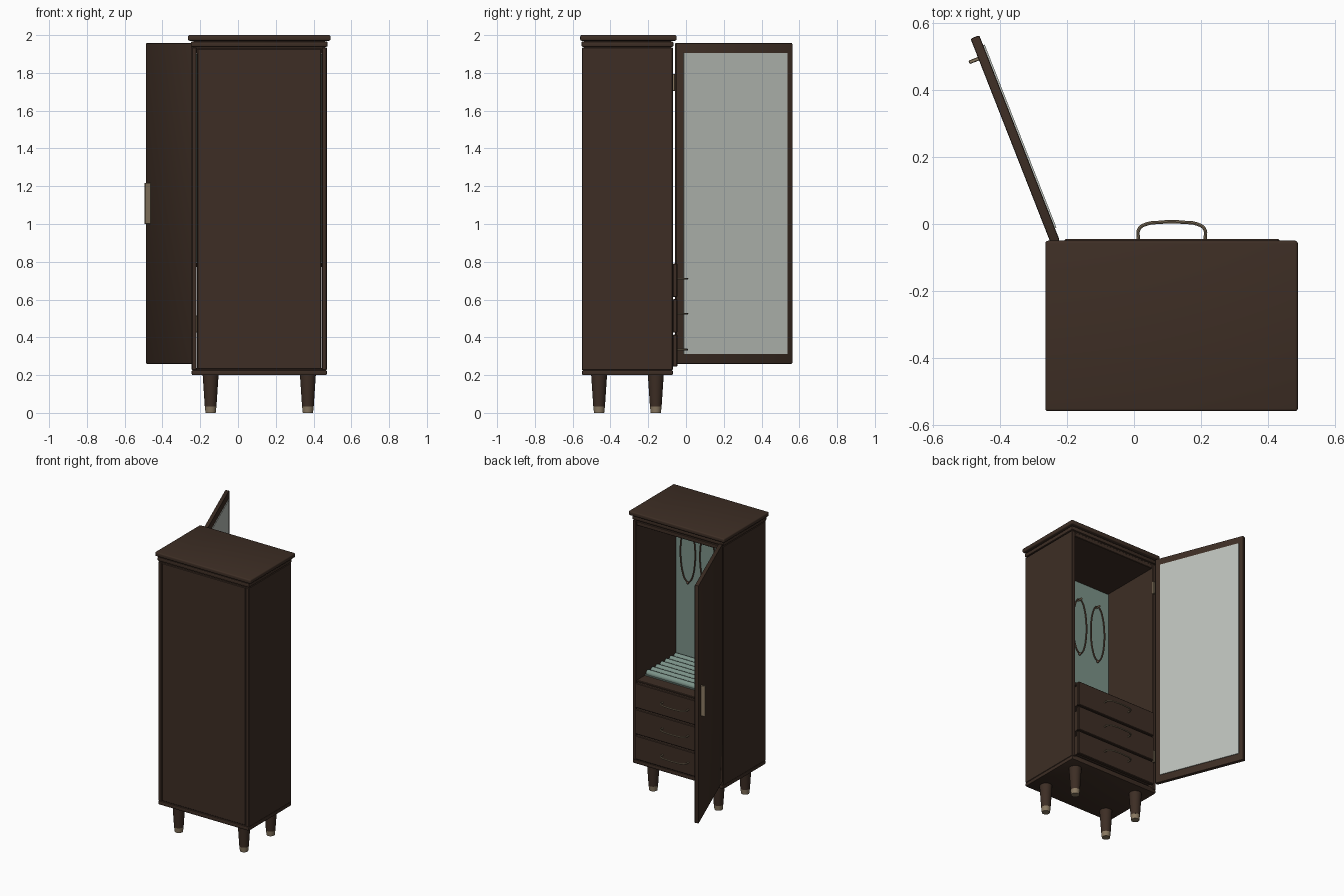
import bpy, bmesh, math
from mathutils import Matrix, Vector

old = bpy.data.objects.get("Cube")
if old:
    bpy.data.objects.remove(old, do_unlink=True)


def material(name, rgb, rough=0.6):
    m = bpy.data.materials.new(name)
    m.use_nodes = True
    col = (*rgb, 1)
    m.diffuse_color = col
    node = m.node_tree.nodes["Principled BSDF"]
    node.inputs["Base Color"].default_value = col
    node.inputs["Roughness"].default_value = rough
    return m


WOOD = material("dark walnut", (0.047, 0.027, 0.018))
BRASS = material("aged brass", (0.25, 0.19, 0.12))
GLASS = material("mirror glass", (0.50, 0.53, 0.49))
VELVET = material("sage velvet", (0.20, 0.29, 0.25))
CHAIN = material("bronze chain", (0.12, 0.07, 0.045))


def finish(name, bm, mat, matrix=None, smooth=False):
    if matrix:
        bm.transform(matrix)
    me = bpy.data.meshes.new(name)
    bm.to_mesh(me)
    bm.free()
    me.materials.append(mat)
    ob = bpy.data.objects.new(name, me)
    bpy.context.collection.objects.link(ob)
    if smooth:
        bpy.ops.object.select_all(action='DESELECT')
        ob.select_set(True)
        bpy.context.view_layer.objects.active = ob
        bpy.ops.object.shade_smooth_by_angle(angle=math.radians(40))
    return ob


def box(name, x, y, z, mat, bevel=0.003, matrix=None, segments=1):
    """Box from (low, high) ranges, with softened edges."""
    bm = bmesh.new()
    bmesh.ops.create_cube(bm, size=1)
    for v in bm.verts:
        v.co = Vector([(r[0] + r[1]) / 2 + c * (r[1] - r[0])
                       for r, c in zip((x, y, z), v.co)])
    if bevel:
        bmesh.ops.bevel(bm, geom=bm.edges[:], offset=bevel,
                        segments=segments, affect='EDGES', profile=0.5)
    return finish(name, bm, mat, matrix, segments > 1)


def rod(name, centre, r1, r2, length, mat, axis='Z', sides=20):
    bm = bmesh.new()
    bmesh.ops.create_cone(bm, cap_ends=True, segments=sides,
                          radius1=r1, radius2=r2, depth=length)
    turn = Matrix.Rotation(math.pi / 2, 4, axis) if axis != 'Z' else Matrix()
    return finish(name, bm, mat, Matrix.Translation(centre) @ turn, True)


def tube(name, points, radius, mat, closed=False):
    """Round wire along a smooth path, turned into a mesh."""
    cu = bpy.data.curves.new(name + "_path", 'CURVE')
    cu.dimensions = '3D'
    cu.bevel_depth = radius
    cu.bevel_resolution = 2
    cu.resolution_u = 6
    cu.use_fill_caps = True
    sp = cu.splines.new('BEZIER')
    sp.bezier_points.add(len(points) - 1)
    for bp, p in zip(sp.bezier_points, points):
        bp.co = p
        bp.handle_left_type = bp.handle_right_type = 'AUTO'
    sp.use_cyclic_u = closed
    helper = bpy.data.objects.new(name + "_path", cu)
    bpy.context.collection.objects.link(helper)
    dg = bpy.context.evaluated_depsgraph_get()
    me = bpy.data.meshes.new_from_object(helper.evaluated_get(dg))
    bpy.data.objects.remove(helper, do_unlink=True)
    bm = bmesh.new()
    bm.from_mesh(me)
    bpy.data.meshes.remove(me)
    return finish(name, bm, mat, smooth=True)


# Cabinet shell
MID = 0.113
X, Y = (-0.245, 0.47), (-0.55, -0.07)
IN = (-0.219, 0.444)
box("top_board", (-0.265, 0.49), (-0.56, -0.05), (1.97, 2.0), WOOD, 0.008, segments=3)
box("neck", (-0.235, 0.46), (-0.54, -0.08), (1.92, 1.975), WOOD, 0)
box("cornice", (-0.25, 0.474), (-0.553, -0.067), (1.938, 1.966), WOOD, 0.006, segments=2)
box("base_board", X, Y, (0.2, 0.226), WOOD, 0.005, segments=2)
box("right_side", (X[0], IN[0]), Y, (0.226, 1.934), WOOD)
box("left_side", (IN[1], X[1]), Y, (0.226, 1.934), WOOD)
box("back_panel", (IN[0] + 0.003, IN[1] - 0.003), (-0.547, -0.53), (0.232, 1.928), WOOD)
box("ceiling", IN, (-0.54, -0.075), (1.9, 1.93), WOOD)
box("floor", IN, (-0.54, -0.075), (0.222, 0.24), WOOD)
box("shelf", IN, (-0.53, -0.075), (0.77, 0.795), WOOD)
box("back_lining", IN, (-0.53, -0.524), (0.795, 1.9), VELVET, 0)

# Tapered legs with brass feet
for side, x in (("right", -0.145), ("left", 0.37)):
    for end, y in (("front", -0.46), ("back", -0.16)):
        rod(f"{end}_{side}_leg", (x, y, 0.118), 0.031, 0.042, 0.166, WOOD)
        rod(f"{end}_{side}_foot", (x, y, 0.018), 0.027, 0.031, 0.036, BRASS)

# Drawers with bowed pulls
for i, (low, high, grip) in enumerate(((0.245, 0.415, 0.335), (0.425, 0.603, 0.525),
                                       (0.613, 0.79, 0.71))):
    box(f"drawer_box_{i}", (-0.2, 0.425), (-0.5, -0.068), (low + 0.01, high - 0.02), WOOD, 0)
    box(f"drawer_front_{i}", (-0.208, 0.435), (-0.07, -0.045), (low, high), WOOD, 0.004)
    half = [(0.1, -0.047), (0.098, -0.015), (0.075, 0.0), (0.035, 0.005)]
    path = [(MID - x, y, grip) for x, y in half] + [(MID, 0.007, grip)]
    path += [(MID + x, y, grip) for x, y in reversed(half)]
    tube(f"drawer_pull_{i}", path, 0.005, BRASS)

# Padded ring rolls on the shelf
box("roll_tray", (-0.215, 0.44), (-0.525, -0.165), (0.794, 0.8), VELVET, 0)
for i in range(7):
    rod(f"ring_roll_{i}", (MID, -0.19 - i * 0.052, 0.808), 0.021, 0.021, 0.645,
        VELVET, 'Y', 14)

# Necklaces on hooks
for i in range(4):
    x = MID + (i - 1.5) * 0.154
    rod(f"hook_{i}", (x, -0.508, 1.762), 0.007, 0.007, 0.035, BRASS, 'X', 10)
    loop = [(x + 0.058 * math.sin(a), -0.511, 1.56 + 0.205 * math.cos(a))
            for a in (k * math.tau / 16 for k in range(16))]
    tube(f"necklace_{i}", loop, 0.005, CHAIN, closed=True)
    bm = bmesh.new()
    bmesh.ops.create_uvsphere(bm, u_segments=10, v_segments=6, radius=0.01)
    finish(f"pendant_{i}", bm, CHAIN, Matrix.Translation((x, -0.511, 1.35)), True)

# Open door: local x runs from hinge to free edge, local y points outward
swing = math.atan2(0.931, -0.365)
DOOR = Matrix.Translation((-0.235, -0.055, 0)) @ Matrix.Rotation(swing, 4, 'Z')
box("door", (0, 0.66), (-0.014, 0.014), (0.26, 1.958), WOOD, 0.005, DOOR, 2)
box("door_mirror", (0.04, 0.628), (-0.019, -0.013), (0.312, 1.906), GLASS, 0, DOOR)
box("door_handle", (0.59, 0.601), (0.012, 0.044), (1.0, 1.218), BRASS, 0.002, DOOR)

# Hinges
for name, z in (("upper", 1.75), ("lower", 0.47)):
    box(f"{name}_hinge", (-0.232, -0.214), (-0.075, -0.058), (z - 0.045, z + 0.045), BRASS, 0.002)
